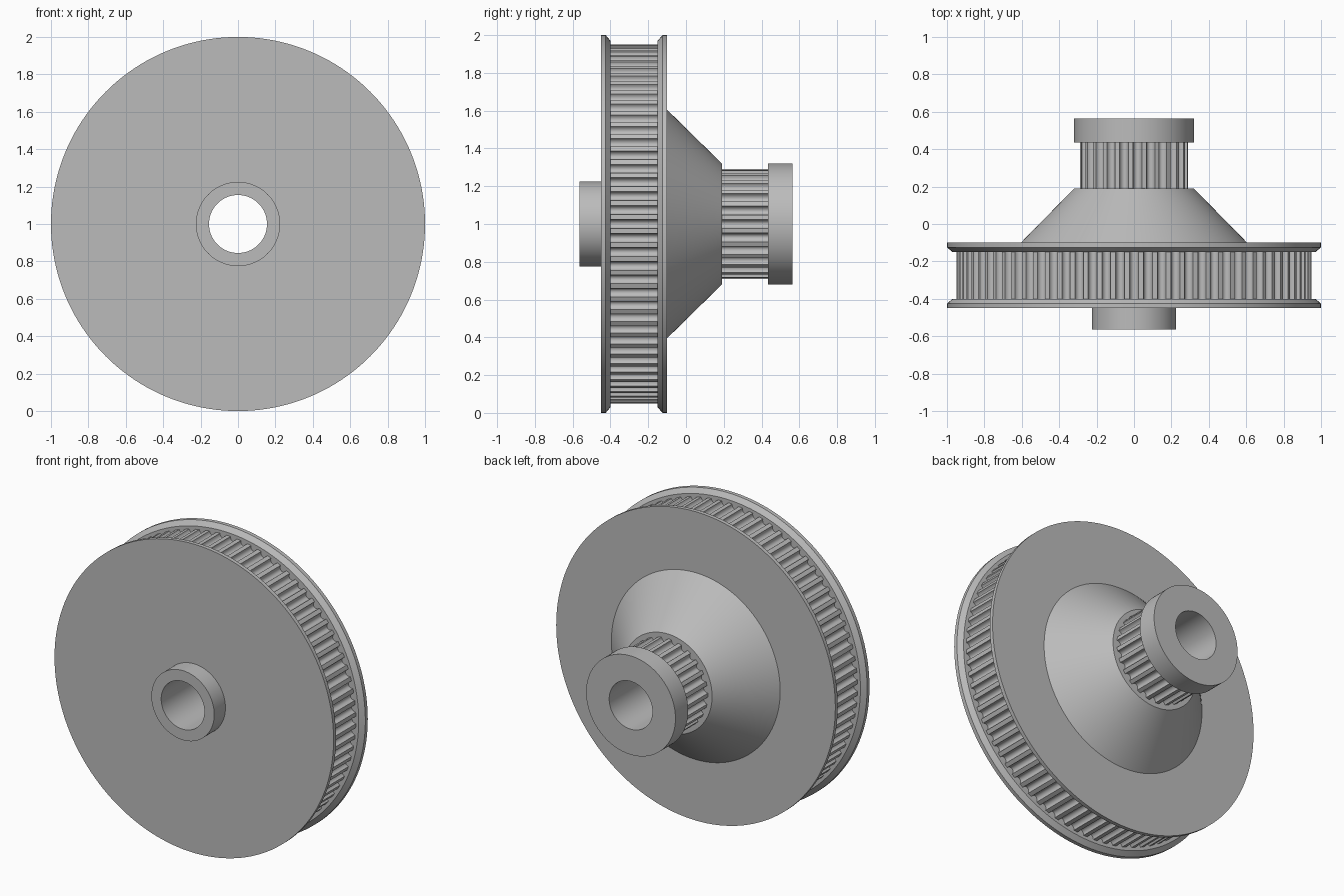
import bpy
import bmesh
from math import cos, sin, pi, tau

cube = bpy.data.objects.get("Cube")
if cube:
    bpy.data.objects.remove(cube, do_unlink=True)

# One grey metal for the whole pulley
metal = bpy.data.materials.new("grey metal")
metal.use_nodes = True
GREY = (0.5, 0.5, 0.5, 1)
metal.diffuse_color = GREY
metal.node_tree.nodes["Principled BSDF"].inputs["Base Color"].default_value = GREY

AXIS_Z = 1.0
BORE = 0.155
GROOVE_DEPTH = 0.028


def skin(name, rings):
    """Join closed rings of (radius, y, angle) into a surface around the axle."""
    bm = bmesh.new()
    loops = [[bm.verts.new((r * cos(a), y, AXIS_Z + r * sin(a))) for r, y, a in ring]
             for ring in rings]
    for lo, hi in zip(loops, loops[1:]):
        n = len(lo)
        for j in range(n):
            k = (j + 1) % n
            bm.faces.new((lo[j], hi[j], hi[k], lo[k]))
    mesh = bpy.data.meshes.new(name)
    bm.to_mesh(mesh)
    bm.free()
    mesh.materials.append(metal)
    obj = bpy.data.objects.new(name, mesh)
    bpy.context.collection.objects.link(obj)
    bpy.ops.object.select_all(action='DESELECT')
    obj.select_set(True)
    bpy.context.view_layer.objects.active = obj
    bpy.ops.object.shade_smooth_by_angle(angle=pi / 7)
    return obj


def lathe(name, profile, steps=160):
    """Revolve a (radius, y) profile."""
    skin(name, [[(r, y, tau * j / steps) for j in range(steps)] for r, y in profile])


def toothed_band(name, radius, teeth, y0, y1, half_width=0.024, arc=10):
    """Belt band with round grooves cut around it."""
    outline = []
    for t in range(teeth):
        mid = tau * t / teeth
        for i in range(arc + 1):
            s = pi * i / arc
            outline.append((radius - GROOVE_DEPTH * sin(s), mid - half_width / radius * cos(s)))
        outline.append((radius, mid + pi / teeth))
    skin(name, [[(r, y, a) for r, a in outline] for y in (y0, y1)])


BIG, SMALL = 0.95, 0.29
big_root, small_root = BIG - GROOVE_DEPTH, SMALL - GROOVE_DEPTH

# Front boss and bevelled front flange
lathe("front_flange", [(BORE, -0.565), (0.225, -0.565), (0.225, -0.45), (1, -0.45),
                       (1, -0.425), (0.97, -0.4), (big_root, -0.4)])
toothed_band("large_belt_teeth", BIG, 80, -0.4, -0.15)

# Bevelled rear flange running into the cone
lathe("rear_flange_and_cone", [(big_root, -0.15), (0.97, -0.15), (1, -0.125), (1, -0.1),
                               (0.605, -0.1), (0.32, 0.19), (small_root, 0.19)])
toothed_band("small_belt_teeth", SMALL, 25, 0.19, 0.435)

# End collar and the bore through everything
lathe("end_collar", [(small_root, 0.435), (0.32, 0.435), (0.32, 0.565), (BORE, 0.565)])
lathe("bore", [(BORE, 0.565), (BORE, -0.565)])
